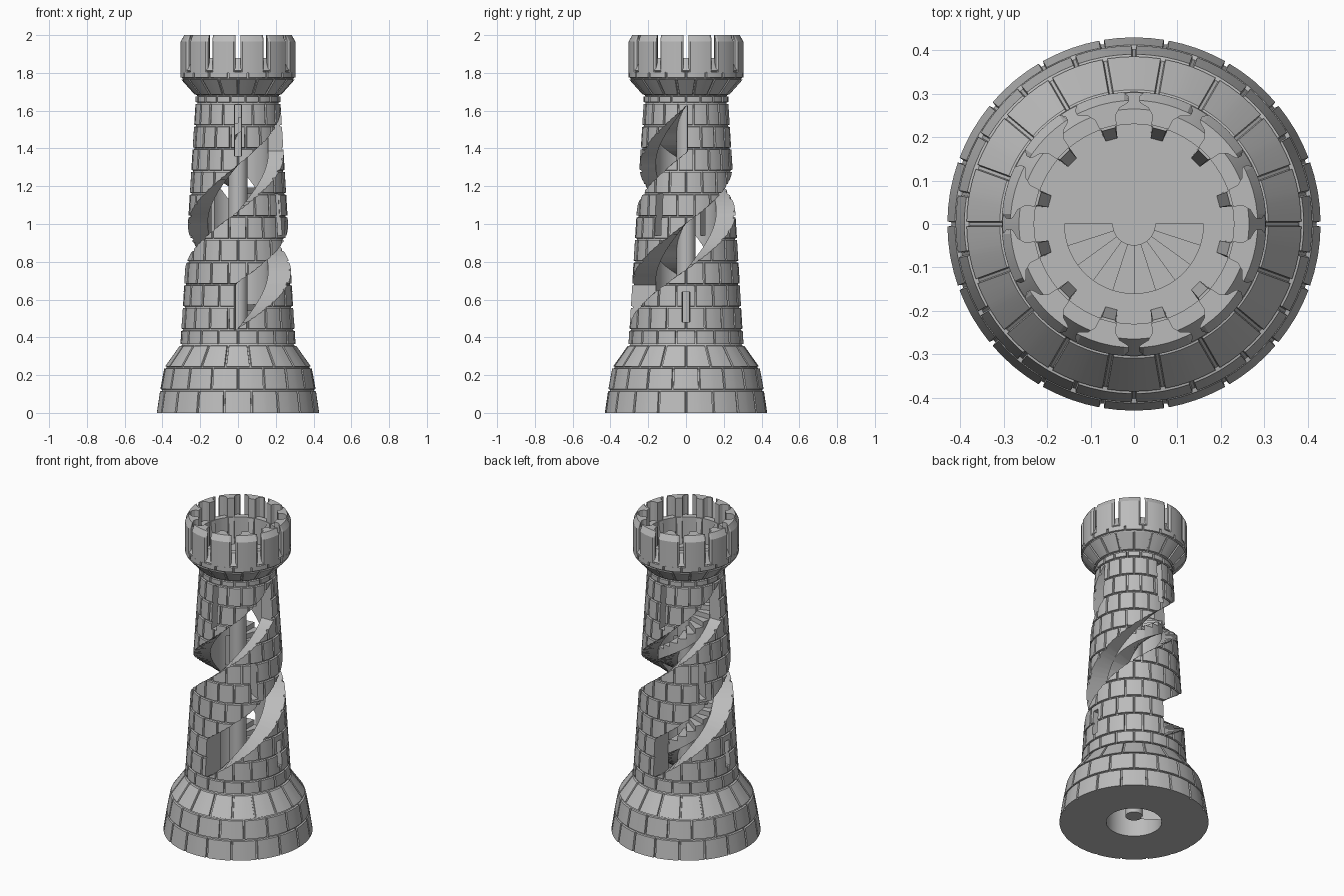
import bpy, bmesh
from math import sin, cos, radians, degrees

cube = bpy.data.objects.get("Cube")
if cube:
    bpy.data.objects.remove(cube, do_unlink=True)

stone = bpy.data.materials.new("grey_stone")
stone.use_nodes = True
grey = (0.5, 0.5, 0.5, 1)
stone.diffuse_color = grey
stone.node_tree.nodes["Principled BSDF"].inputs["Base Color"].default_value = grey

FLOOR, BORE, POST = 1.72, 0.16, 0.05


def polar(r, a, z):
    """Point at azimuth a in degrees, counted from the front towards +x."""
    return (r * sin(radians(a)), -r * cos(radians(a)), z)


def loft(bm, rings, closed=False):
    """Skin a list of equal rings; cap the ends unless the loft closes on itself."""
    vs = [[bm.verts.new(p) for p in ring] for ring in rings]
    n = len(vs[0])
    pairs = list(zip(vs, vs[1:]))
    if closed:
        pairs.append((vs[-1], vs[0]))
    for a, b in pairs:
        for i in range(n):
            j = (i + 1) % n
            bm.faces.new((a[i], a[j], b[j], b[i]))
    if not closed:
        bm.faces.new(vs[0][::-1])
        bm.faces.new(vs[-1])


def finish(bm, name, smooth=True):
    bmesh.ops.recalc_face_normals(bm, faces=bm.faces)
    mesh = bpy.data.meshes.new(name)
    bm.to_mesh(mesh)
    bm.free()
    mesh.materials.append(stone)
    obj = bpy.data.objects.new(name, mesh)
    bpy.context.collection.objects.link(obj)
    if smooth:
        select(obj)
        bpy.ops.object.shade_smooth_by_angle(angle=radians(20))
    return obj


def select(obj):
    bpy.ops.object.select_all(action="DESELECT")
    obj.select_set(True)
    bpy.context.view_layer.objects.active = obj


# Tower wall: brick courses with recessed joints, then crown floor and bore
courses = [(0, 0.43), (0.12, 0.412), (0.24, 0.39), (0.36, 0.305)]
for k in range(11):
    z = 0.44 + 0.12 * k
    courses.append((z, 0.305 - 0.08 * (z - 0.36) / 1.28))
courses += [(1.68, 0.225), (1.77, 0.305), (1.81, 0.305)]
GAP, DEPTH = 0.006, 0.01


def ring(z, r, row=None, groove=False):
    pts = []
    for k in range(36):
        joint = row is not None and (k + row) % 2 == 1
        d = degrees(GAP / r)
        for off, sunk in ((-d, 0), (-0.6 * d, 1), (0.6 * d, 1), (d, 0), (5, 0)):
            deep = groove or (joint and sunk)
            pts.append(polar(r - DEPTH * deep, 10 * k + off, z))
    return pts


rings = [ring(0, 0.43, 0)]
for row, ((z0, r0), (z1, r1)) in enumerate(zip(courses, courses[1:])):
    for dz, groove in ((0.6 * GAP, True), (GAP, False)):
        if row:
            t = dz / (z1 - z0)
            rings.append(ring(z0 + dz, r0 + (r1 - r0) * t, row, groove))
    for dz, groove in ((GAP, False), (0.6 * GAP, True)):
        t = dz / (z1 - z0)
        rings.append(ring(z1 - dz, r1 + (r0 - r1) * t, row, groove))
for r, z in ((0.303, 1.812), (0.265, 1.88), (0.23, 1.88), (0.23, FLOOR), (BORE, FLOOR), (BORE, 0)):
    rings.append(ring(z, r))
bm = bmesh.new()
loft(bm, rings, closed=True)
wall = finish(bm, "tower_wall", smooth=False)

# Cutter: two spiral openings and three pairs of arrow slits
bm = bmesh.new()
for turn in (0, 180):
    spiral = []
    for a in range(-4, 275, 6):
        low = 0.45 + 0.31 * a / 90
        spiral.append([polar(r, a + turn, low + dz)
                       for r, dz in ((0.14, 0), (0.4, 0), (0.4, 0.24), (0.14, 0.24))])
    loft(bm, spiral)
    for a, low, high in ((0, 1.36, 1.63), (56, 0.94, 1.16), (90, 0.48, 0.64)):
        loft(bm, [[polar(r, a + turn + s * 3.6, z)
                   for r, s in ((0.14, -1.6), (0.4, -1), (0.4, 1), (0.14, 1.6))]
                  for z in (low, high)])
cutter = finish(bm, "opening_cutter", smooth=False)
cutter.hide_render = True
select(wall)
cut = wall.modifiers.new("openings", "BOOLEAN")
cut.operation = "DIFFERENCE"
cut.solver = "EXACT"
cut.object = cutter
bpy.ops.object.modifier_apply(modifier=cut.name)
bpy.data.objects.remove(cutter, do_unlink=True)
bpy.ops.object.shade_smooth_by_angle(angle=radians(20))

# Merlons: waisted blocks with a sloped outer top edge
half_plan = [(0.305, 10.5), (0.294, 12.6), (0.28, 12.2), (0.27, 8), (0.255, 5.5), (0.232, 5)]
plan = [(r, -a) for r, a in half_plan] + [(r, a) for r, a in reversed(half_plan)]
plan += [(0.305, 5), (0.305, 0), (0.305, -5)]
bm = bmesh.new()
for k in range(12):
    mid = 15 + 30 * k
    loft(bm, [[polar(min(r, limit), mid + a, z) for r, a in plan]
              for z, limit in ((1.8, 1), (1.965, 1), (2.0, 0.285))])
finish(bm, "merlons")

# Sloped buttresses inside the crown
bm = bmesh.new()
for k in range(12):
    mid = 15 + 30 * k
    loft(bm, [[polar(r, mid + a, z) for r, a in ((inner, -4), (0.24, -5), (0.24, 5), (inner, 4))]
              for z, inner in ((FLOOR - 0.01, 0.2), (1.88, 0.226))])
finish(bm, "crown_buttresses")

# Half landing over the stairwell
bm = bmesh.new()
arc = [90 + 10 * i for i in range(19)]
loft(bm, [[polar(BORE + 0.004, a, z) for a in arc] for z in (FLOOR - 0.04, FLOOR)])
finish(bm, "landing")

# Central post
bm = bmesh.new()
loft(bm, [[polar(POST, 15 * i, z) for i in range(24)] for z in (0.04, FLOOR - 0.002)])
finish(bm, "stair_post")

# Spiral steps with a sloping underside
bm = bmesh.new()
RISE, TREAD = 0.031, 18
for k in range(1, 53):
    top = FLOOR - RISE * k
    a1 = 90 - TREAD * (k - 1)
    a0 = a1 - TREAD
    low0, low1 = top - 0.055 - RISE, top - 0.055
    section = []
    for a, low in ((a0, low0), (a0 + TREAD / 2, (low0 + low1) / 2), (a1, low1)):
        section.append([polar(POST - 0.01, a, low), polar(BORE + 0.004, a, low),
                        polar(BORE + 0.004, a, top), polar(POST - 0.01, a, top)])
    loft(bm, section)
finish(bm, "spiral_steps")
